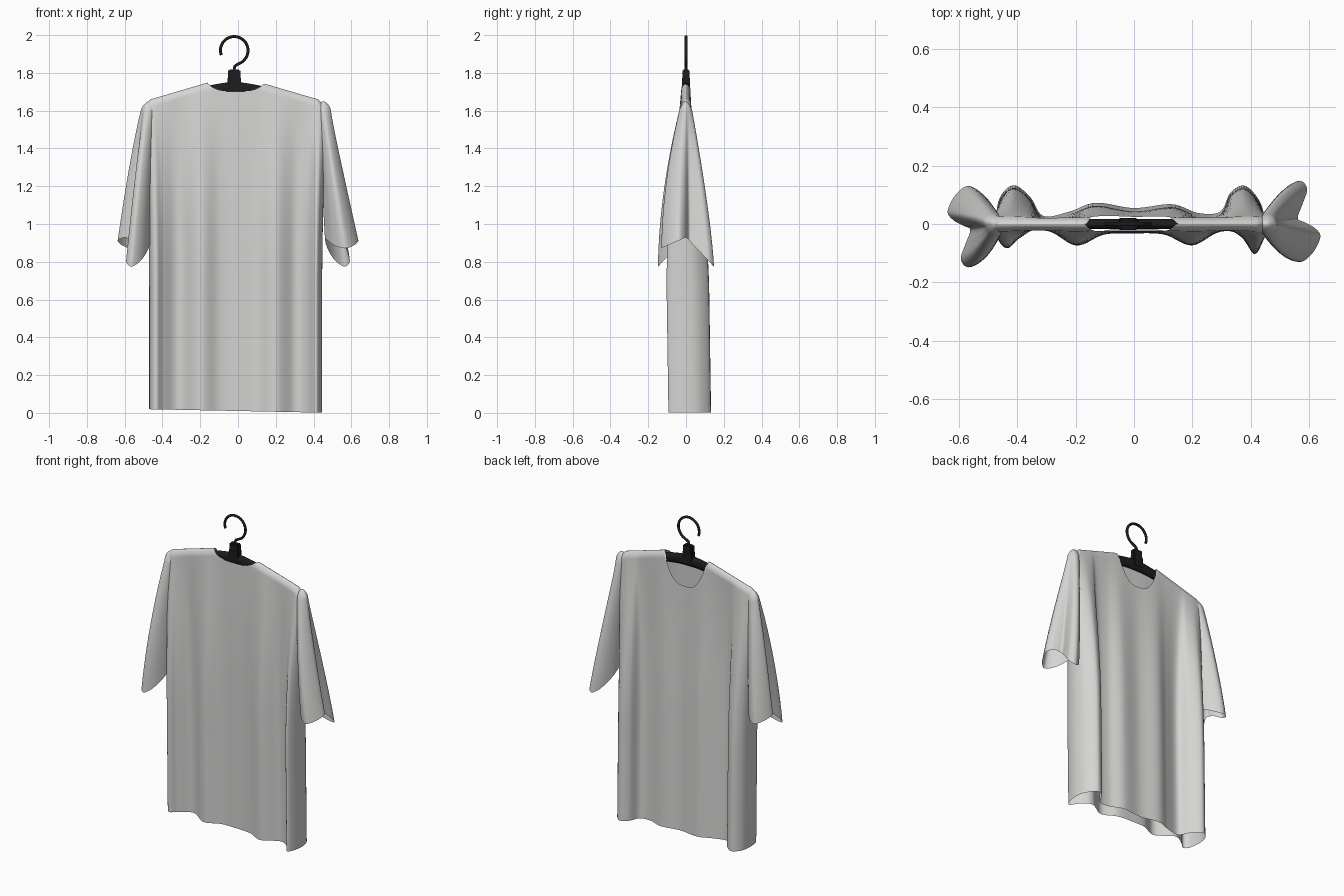
import bpy, bmesh, math
from mathutils import Vector

if "Cube" in bpy.data.objects:
    bpy.data.objects.remove(bpy.data.objects["Cube"], do_unlink=True)

CX = -0.02  # centre line of the garment


def material(name, rgb, rough):
    m = bpy.data.materials.new(name)
    m.use_nodes = True
    m.diffuse_color = (*rgb, 1)
    node = m.node_tree.nodes["Principled BSDF"]
    node.inputs["Base Color"].default_value = (*rgb, 1)
    node.inputs["Roughness"].default_value = rough
    return m


cloth = material("light grey cloth", (0.66, 0.66, 0.65), 0.9)
black = material("black plastic", (0.012, 0.012, 0.013), 0.5)


def finish(name, bm, mat, angle=60):
    bmesh.ops.remove_doubles(bm, verts=bm.verts, dist=0.0002)
    bmesh.ops.recalc_face_normals(bm, faces=bm.faces)
    mesh = bpy.data.meshes.new(name)
    bm.to_mesh(mesh)
    bm.free()
    mesh.materials.append(mat)
    ob = bpy.data.objects.new(name, mesh)
    bpy.context.collection.objects.link(ob)
    bpy.ops.object.select_all(action="DESELECT")
    ob.select_set(True)
    bpy.context.view_layer.objects.active = ob
    bpy.ops.object.shade_smooth_by_angle(angle=math.radians(angle))


def smooth_loop(pts, steps, closed=True):
    """Catmull-Rom curve through the points."""
    p = [Vector(q) for q in pts]
    n = len(p)
    pick = (lambda i: p[i % n]) if closed else (lambda i: p[max(0, min(n - 1, i))])
    out = []
    for i in range(n if closed else n - 1):
        a, b, c, d = (pick(i + k) for k in (-1, 0, 1, 2))
        for s in range(steps):
            t = s / steps
            out.append(0.5 * (2 * b + (c - a) * t + (2 * a - 5 * b + 4 * c - d) * t * t
                              + (3 * b - a - 3 * c + d) * t ** 3))
    return out if closed else out + [p[-1]]


def loft(rings):
    """Skin closed rings of points into an open tube."""
    bm = bmesh.new()
    rows = [[bm.verts.new(v) for v in r] for r in rings]
    n = len(rows[0])
    for a, b in zip(rows, rows[1:]):
        for i in range(n):
            j = (i + 1) % n
            bm.faces.new((a[i], a[j], b[j], b[i]))
    return bm


# Shirt body: a shoulder ridge falling into a wavy hem
front = [(-.47, .02), (-.46, -.06), (-.43, -.085), (-.39, -.05), (-.31, -.01), (-.2, -.075),
         (-.1, -.035), (0, -.03), (.1, -.035), (.2, -.075), (.3, -.02), (.365, -.045), (.41, -.105), (.435, -.07)]
back = [(.445, 0), (.43, .065), (.38, .118), (.33, .095), (.295, .03), (.22, .025), (.13, .055),
        (0, .042), (-.13, .06), (-.22, .03), (-.31, .015), (-.355, .08), (-.41, .12), (-.455, .085)]
STEPS, ROWS = 8, 44
hem = smooth_loop(front + back, STEPS)
half = len(front) * STEPS


def ridge(x):
    d = abs(x - CX)
    return 1.79 - 0.294 * d - 4 * max(0, d - 0.44) ** 1.5


def neckline(x, is_front):
    t = abs(x + 0.01) / 0.15
    if t >= 1:
        return ridge(x)
    low, power = (1.702, 4) if is_front else (1.56, 3)
    return min(ridge(x), low + (1.747 - low) * t ** power)


rings = []
for r in range(ROWS + 1):
    u = (r / ROWS) ** 2
    ring = []
    for i, h in enumerate(hem):
        is_front = i < half
        k = i if is_front else i - half
        span = half if is_front else len(hem) - half
        sign = min(1, k / 6, (span - k) / 6) * (-1 if is_front else 1)
        top_x = CX + (h.x - CX) * 1.045
        top_z = neckline(top_x, is_front)
        z = top_z + (0.01 - 0.02 * h.x - top_z) * u
        depth = max(0, ridge(top_x) - z)
        s = math.sin(min(1, depth / 1.05) * math.pi / 2)
        edge = sign * 0.022 * math.sqrt(min(1, depth / 0.03))
        y = edge * (1 - s) + (h.y + 0.025 * (u - 0.5)) * s
        ring.append((top_x + (h.x - top_x) * s, y, z))
    rings.append(ring)
finish("shirt_body", loft(rings), cloth)

# Sleeves: a rounded shoulder falling to a folded cuff, turned half round for the other side
cuff = smooth_loop([(.46, 0), (.475, .06), (.515, .118), (.565, .148), (.592, .12), (.575, .065), (.56, .02),
                    (.585, .005), (.62, -.015), (.637, -.045), (.61, -.1), (.565, -.13), (.51, -.095),
                    (.475, -.04)], 6)
for name, turn, shoulder, bow in (("left_sleeve", 1, 0.452, 1), ("right_sleeve", -1, 0.468, 0.72)):
    rings = []
    for r in range(31):
        t = (r / 30) ** 1.6
        round_top = math.sqrt(min(1, t / 0.05))
        ring = []
        for i, c in enumerate(cuff):
            a = math.pi - math.tau * i / len(cuff)
            s = 1 - (1 - t) ** (1.8 if turn * c.y < 0 else 1.3)
            end = 0.93 - 0.45 * abs(c.y) - 0.6 * max(c.y, 0)
            start_x = shoulder + 0.032 * math.cos(a) * round_top
            start_y = 0.024 * math.sin(a) * round_top
            ring.append((turn * (start_x + (c.x - start_x) * t ** bow),
                         turn * (start_y * (1 - s) + c.y * s),
                         1.65 + (end - 1.65) * t))
        rings.append(ring)
    finish(name, loft(rings), cloth)

# Hanger bar: a slim arched strip running inside the shoulders
rings = []
for i in range(33):
    d = -0.43 + 0.86 * i / 32
    z = 1.752 - 0.27 * max(0, math.sqrt(d * d + 0.01) - 0.1)
    tall = 0.07 - 0.07 * abs(d)
    rings.append([(CX + d, 0.018 * math.cos(a), z - tall / 2 + tall / 2 * math.sin(a))
                  for a in (math.pi * (k + 0.5) / 6 for k in range(12))])
bm = loft(rings)
bmesh.ops.holes_fill(bm, edges=[e for e in bm.edges if e.is_boundary])
finish("hanger_bar", bm, black)


# Hanger block under the hook
def block(name, width, depth, z0, z1):
    bm = bmesh.new()
    bmesh.ops.create_cube(bm, size=1)
    for v in bm.verts:
        v.co = (CX + v.co.x * width, v.co.y * depth, (z0 + z1) / 2 + v.co.z * (z1 - z0))
    bmesh.ops.bevel(bm, geom=bm.edges[:], offset=0.006, segments=2, affect="EDGES")
    finish(name, bm, black, 40)


block("hook_base", 0.07, 0.04, 1.7, 1.778)
block("hook_socket", 0.064, 0.036, 1.76, 1.818)

# Hook: a wire bent along a circle, then down into the socket
path = [(CX + 0.073 * math.cos(a), 1.919 + 0.073 * math.sin(a))
        for a in (math.radians(200 - 12 * k) for k in range(21))]
path += [(.025, 1.86), (0, 1.846), (-.016, 1.836), (CX, 1.82), (CX, 1.79)]
pts = [Vector((p.x, 0, p.y)) for p in smooth_loop(path, 3, closed=False)]
rings = []
for i, p in enumerate(pts):
    tangent = (pts[min(i + 1, len(pts) - 1)] - pts[max(i - 1, 0)]).normalized()
    side = tangent.cross(Vector((0, 1, 0)))
    rings.append([p + 0.0077 * (side * math.cos(a) + Vector((0, 1, 0)) * math.sin(a))
                  for a in (math.tau * k / 10 for k in range(10))])
bm = loft(rings)
bmesh.ops.holes_fill(bm, edges=[e for e in bm.edges if e.is_boundary])
finish("hanger_hook", bm, black)
